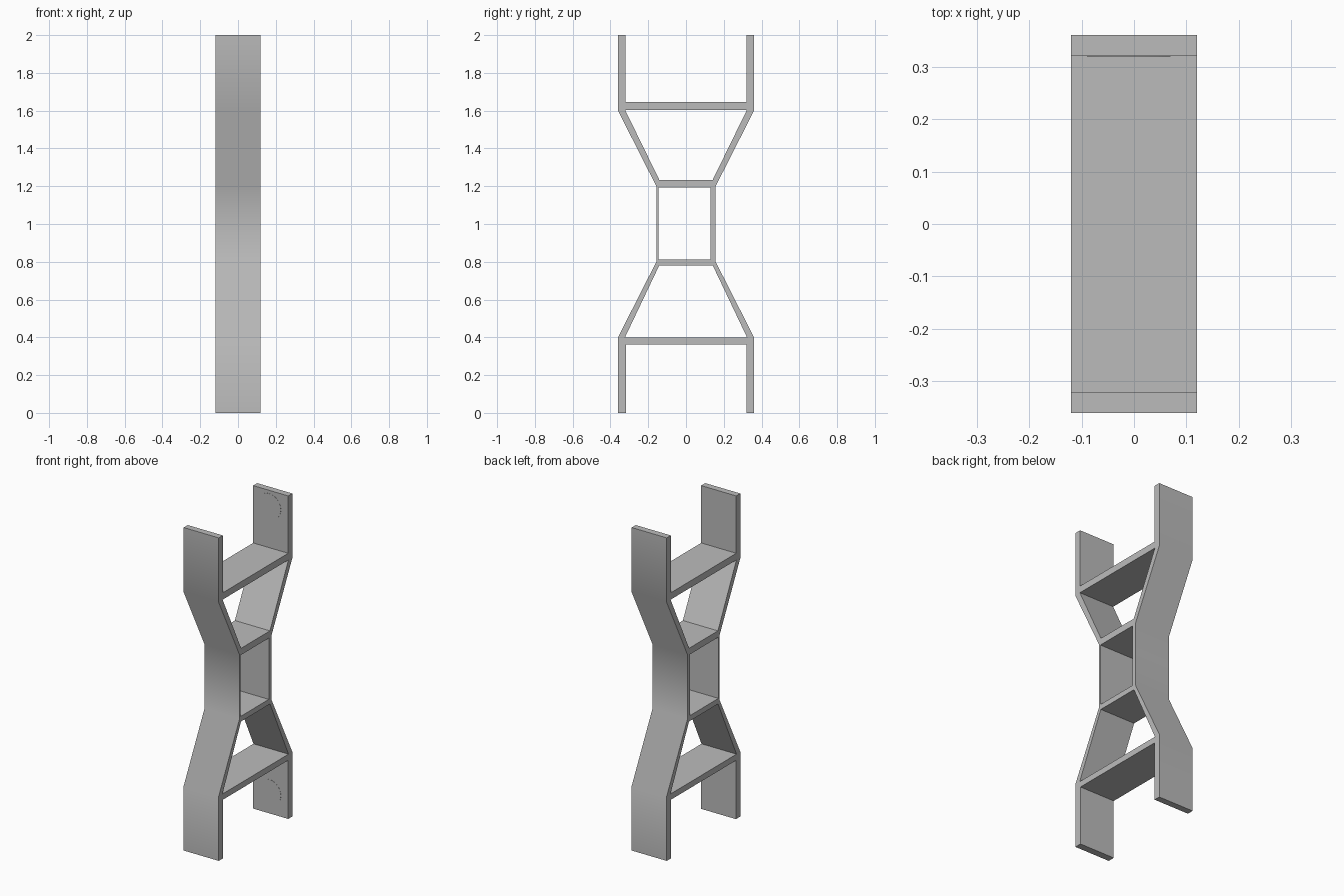
import bpy, bmesh, math
from mathutils import Matrix

cube = bpy.data.objects.get("Cube")
if cube:
    bpy.data.objects.remove(cube, do_unlink=True)

HALF_WIDTH = 0.12

grey = bpy.data.materials.new("plain grey")
grey.use_nodes = True
colour = (0.5, 0.5, 0.5, 1)
grey.diffuse_color = colour
grey.node_tree.nodes["Principled BSDF"].inputs["Base Color"].default_value = colour


def finish(bm, name):
    bmesh.ops.recalc_face_normals(bm, faces=bm.faces)
    mesh = bpy.data.meshes.new(name)
    bm.to_mesh(mesh)
    bm.free()
    mesh.materials.append(grey)
    obj = bpy.data.objects.new(name, mesh)
    bpy.context.collection.objects.link(obj)
    return obj


# Frame profile in (y, z): pinched side walls with notches at both ends
back_wall = [(0.36, 0), (0.36, 0.4), (0.157, 0.8),
             (0.157, 1.2), (0.36, 1.6), (0.36, 2)]
top_notch = [(0.32, 2), (0.32, 1.645), (-0.32, 1.645), (-0.32, 2)]
front_wall = [(-y, z) for y, z in reversed(back_wall)]
bottom_notch = [(-0.317, 0), (-0.317, 0.363), (0.32, 0.363), (0.32, 0)]
outline = back_wall + top_notch + front_wall + bottom_notch

# Openings between the cross bars
upper_opening = [(-0.322, 1.603), (0.322, 1.603), (0.141, 1.233), (-0.141, 1.233)]
middle_opening = [(-0.146, 0.813), (0.13, 0.813), (0.13, 1.192), (-0.146, 1.192)]
lower_opening = [(-0.323, 0.4), (0.323, 0.4), (0.142, 0.78), (-0.142, 0.78)]

bm = bmesh.new()
for loop in (outline, upper_opening, middle_opening, lower_opening):
    verts = [bm.verts.new((-HALF_WIDTH, y, z)) for y, z in loop]
    for i, v in enumerate(verts):
        bm.edges.new((v, verts[(i + 1) % len(verts)]))
bmesh.ops.triangle_fill(bm, edges=bm.edges[:], use_beauty=True, use_dissolve=False)
extruded = bmesh.ops.extrude_face_region(bm, geom=bm.faces[:])["geom"]
bmesh.ops.translate(bm, vec=(2 * HALF_WIDTH, 0, 0),
                    verts=[g for g in extruded if isinstance(g, bmesh.types.BMVert)])
frame = finish(bm, "frame")
bpy.ops.object.select_all(action='DESELECT')
frame.select_set(True)
bpy.context.view_layer.objects.active = frame
bpy.ops.object.shade_smooth_by_angle(angle=math.radians(30))

# Very thin round pads on the inner faces of the back legs
for name, z in (("upper_round_pad", 1.9), ("lower_round_pad", 0.13)):
    bm = bmesh.new()
    place = Matrix.Translation((-0.01, 0.32, z)) @ Matrix.Rotation(math.pi / 2, 4, 'X')
    bmesh.ops.create_cone(bm, cap_ends=True, segments=48, radius1=0.08,
                          radius2=0.08, depth=0.002, matrix=place)
    finish(bm, name)
